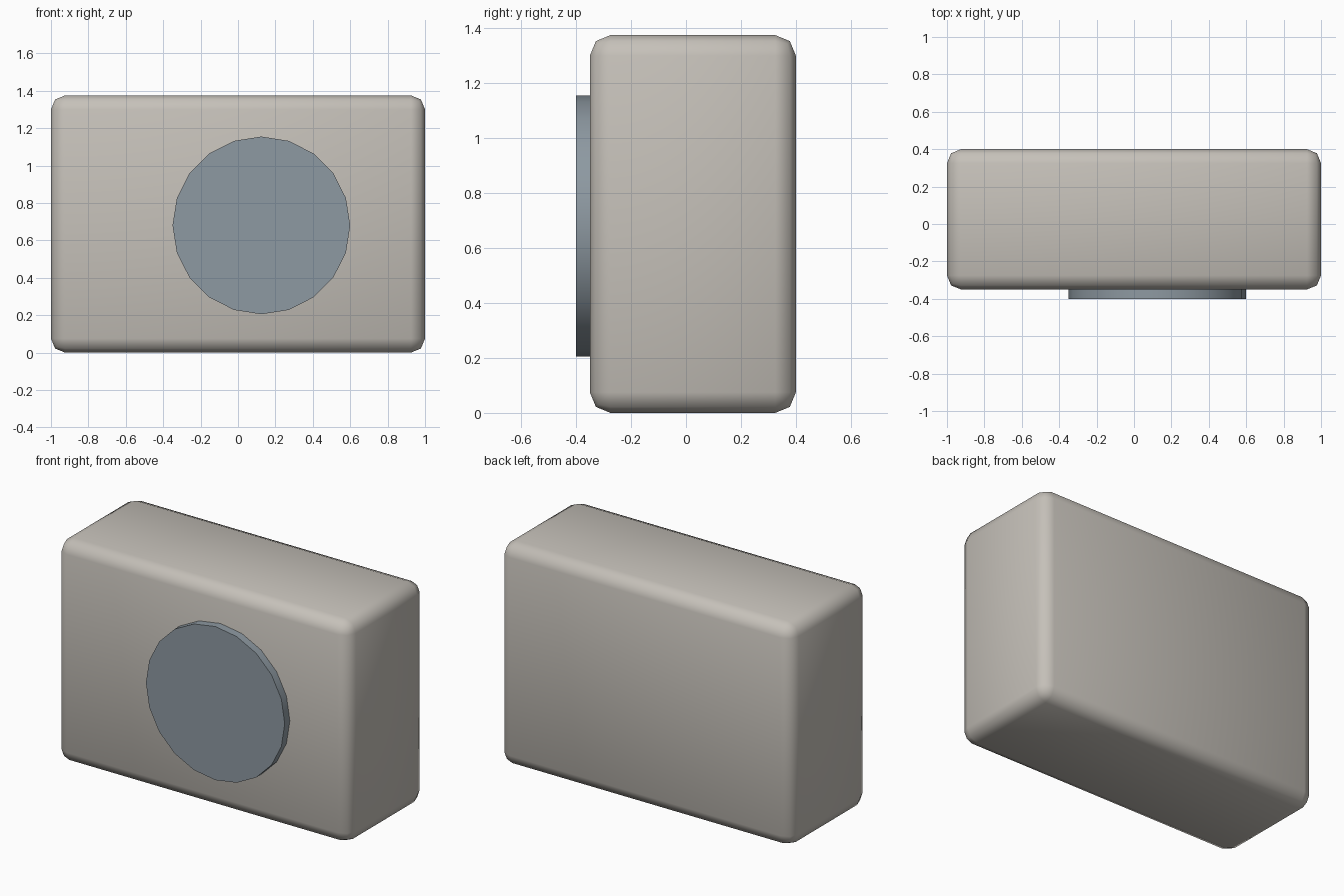
import bpy
import math

cube = bpy.data.objects.get("Cube")
if cube:
    bpy.data.objects.remove(cube, do_unlink=True)


def make_material(name, rgb):
    mat = bpy.data.materials.new(name)
    mat.use_nodes = True
    colour = (*rgb, 1.0)
    mat.diffuse_color = colour
    mat.node_tree.nodes["Principled BSDF"].inputs["Base Color"].default_value = colour
    return mat


def finish(obj, name, mat):
    obj.name = name
    obj.data.name = name
    obj.data.materials.append(mat)
    bpy.ops.object.shade_smooth_by_angle(angle=math.radians(50))


warm_grey = make_material("warm grey", (0.56, 0.53, 0.485))
slate_blue = make_material("slate blue", (0.27, 0.32, 0.36))

# Rounded box body
WIDTH, DEPTH, HEIGHT = 2.0, 0.75, 1.375
bpy.ops.mesh.primitive_cube_add(size=1, location=(0, 0.025, HEIGHT / 2))
body = bpy.context.object
body.scale = (WIDTH, DEPTH, HEIGHT)
bpy.ops.object.transform_apply(location=False, rotation=False, scale=True)
bevel = body.modifiers.new("rounded edges", "BEVEL")
bevel.width = 0.075
bevel.segments = 2
bpy.ops.object.modifier_apply(modifier=bevel.name)
finish(body, "body", warm_grey)

# Round disc on the front, sunk slightly into the body
FRONT, BACK = -0.4, -0.34
bpy.ops.mesh.primitive_cylinder_add(
    vertices=20, radius=0.475, depth=BACK - FRONT,
    location=(0.125, (FRONT + BACK) / 2, 0.68), rotation=(math.pi / 2, 0, 0))
finish(bpy.context.object, "front_disc", slate_blue)
